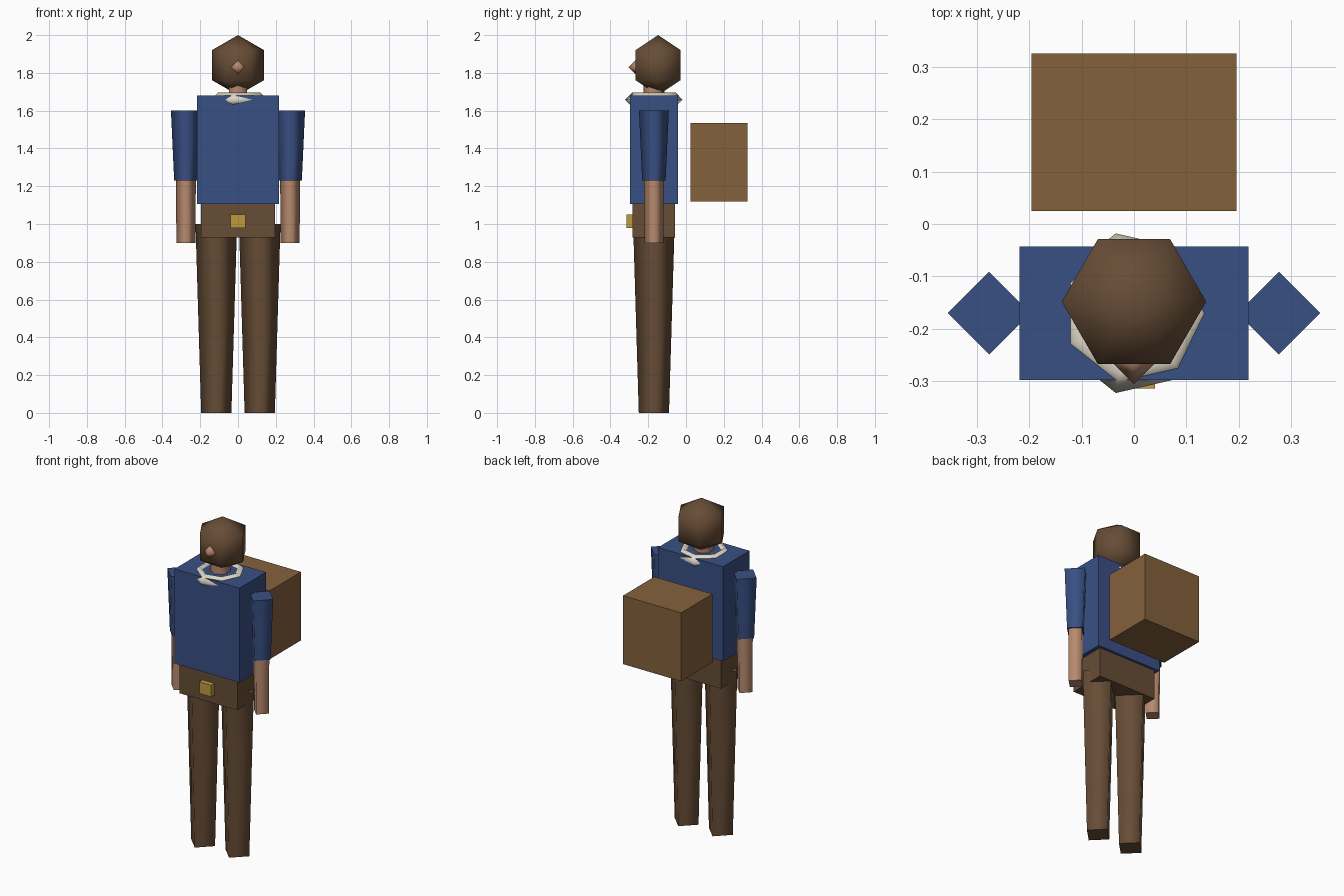
import bpy, bmesh
from math import cos, sin, pi
from mathutils import Vector

if "Cube" in bpy.data.objects:
    bpy.data.objects.remove(bpy.data.objects["Cube"], do_unlink=True)


def material(name, rgb):
    col = [(c / 255 / 12.92) if c <= 10 else ((c / 255 + 0.055) / 1.055) ** 2.4 for c in rgb] + [1.0]
    m = bpy.data.materials.new(name)
    m.use_nodes = True
    m.diffuse_color = col
    m.node_tree.nodes["Principled BSDF"].inputs["Base Color"].default_value = col
    return m


BLUE = material("tunic_blue", (57, 80, 132))
DARK = material("dark_brown", (103, 77, 54))
TAN = material("pack_brown", (133, 97, 60))
SKIN = material("skin", (184, 138, 110))
CREAM = material("cream", (224, 217, 200))
GOLD = material("buckle_gold", (190, 156, 62))

BODY_Y = -0.17  # depth of the body's centre plane


def finish(bm, name, mat, location):
    bmesh.ops.recalc_face_normals(bm, faces=bm.faces)
    mesh = bpy.data.meshes.new(name)
    bm.to_mesh(mesh)
    bm.free()
    mesh.materials.append(mat)
    obj = bpy.data.objects.new(name, mesh)
    obj.location = location
    bpy.context.collection.objects.link(obj)
    return obj


def box(name, mat, low, high):
    low, high = Vector(low), Vector(high)
    bm = bmesh.new()
    bmesh.ops.create_cube(bm, size=1)
    bmesh.ops.scale(bm, vec=high - low, verts=bm.verts)
    return finish(bm, name, mat, (low + high) / 2)


def lathe(name, mat, profile, sides, location, start=0.0, closed=False):
    """Spin (radius, z) points about z; sides are smooth, level caps are flat."""
    bm = bmesh.new()
    angles = [start + 2 * pi * i / sides for i in range(sides)]
    rings = [[bm.verts.new((r * cos(a), r * sin(a), z)) for a in angles] for r, z in profile]
    pairs = list(zip(rings, rings[1:])) + ([(rings[-1], rings[0])] if closed else [])
    for a, b in pairs:
        for i in range(sides):
            j = (i + 1) % sides
            bm.faces.new((a[i], a[j], b[j], b[i]))
    bmesh.ops.remove_doubles(bm, verts=bm.verts, dist=1e-5)
    bm.normal_update()
    for f in bm.faces:
        f.smooth = abs(f.normal.z) < 0.99
    return finish(bm, name, mat, location)


def limb(name, mat, x, z0, z1, r0, r1, sides=4, start=0.0):
    return lathe(name, mat, [(0, z0), (r0, z0), (r1, z1), (0, z1)], sides, (x, BODY_Y, 0), start)


# Torso, hips, buckle and the pack behind
box("torso", BLUE, (-0.218, -0.297, 1.107), (0.218, -0.043, 1.68))
box("hips", DARK, (-0.195, -0.284, 0.928), (0.195, -0.058, 1.107))
box("belt_buckle", GOLD, (-0.04, -0.314, 0.98), (0.04, -0.26, 1.05))
box("backpack", TAN, (-0.195, 0.025, 1.12), (0.195, 0.325, 1.535))

# Tapered square limbs, set corner forward
for side, s in (("left", 1), ("right", -1)):
    limb(side + "_leg", DARK, s * 0.115, 0, 1.0, 0.08, 0.11)
    limb(side + "_forearm", SKIN, s * 0.276, 0.9, 1.235, 0.05, 0.053)
    limb(side + "_sleeve", BLUE, s * 0.276, 1.23, 1.6, 0.062, 0.079)

# Neck and seven-sided collar ring
limb("neck", SKIN, 0, 1.66, 1.76, 0.056, 0.056, sides=6, start=pi / 2)
R, T = 0.117, 0.039
lathe("collar", CREAM, [(R + T, 0), (R, T), (R - T, 0), (R, -T)], 7, (0, BODY_Y, 1.658), closed=True)

# Six-sided head and pointed nose
H = 0.159
lathe("head", DARK, [(H * sin(k * pi / 3), H * cos(k * pi / 3)) for k in range(4)], 6, (0, -0.148, 1.841))
N = 0.05
lathe("nose", SKIN, [(0, -N), (N, 0), (0, N)], 4, (0, -0.255, 1.83))
